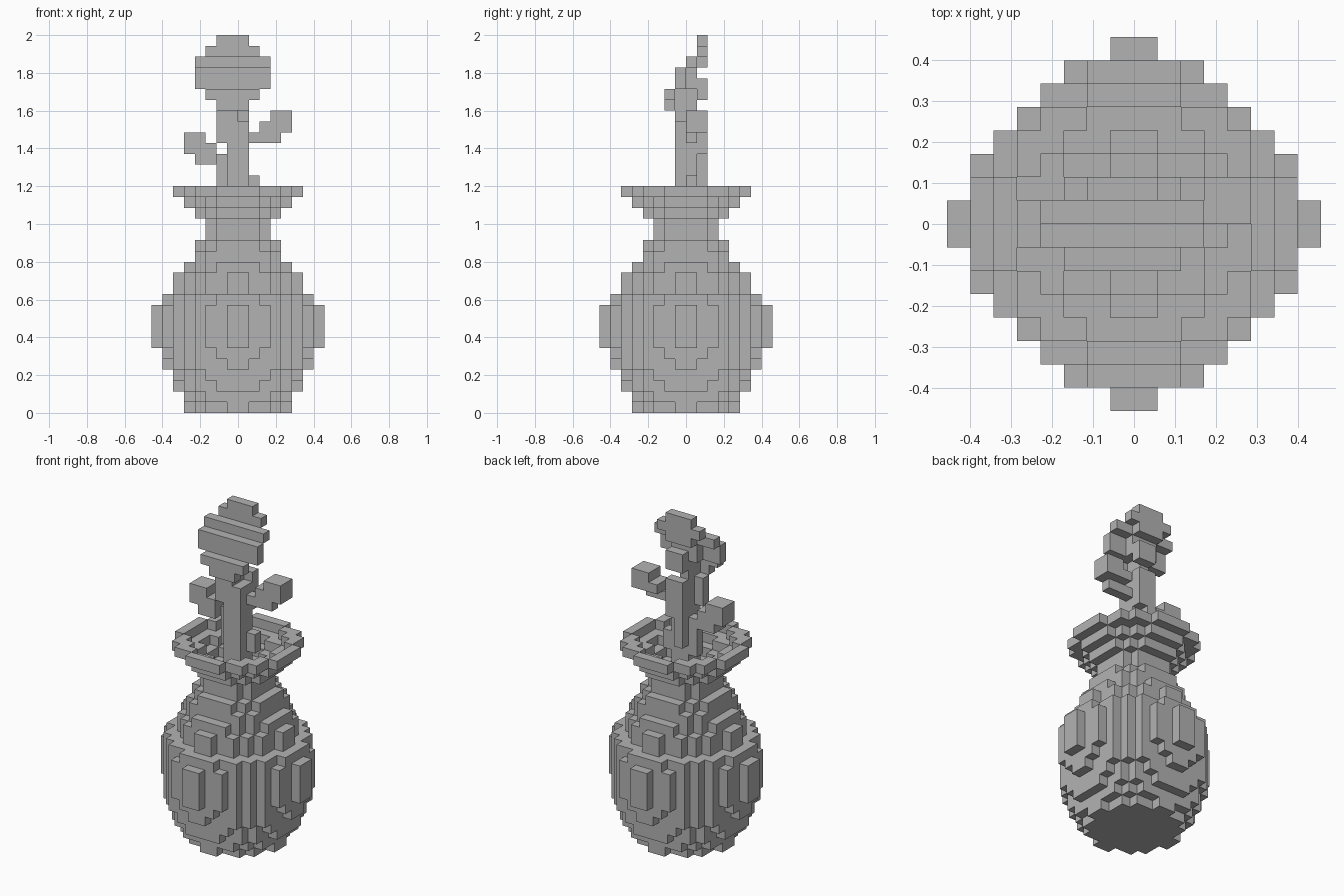
import bpy
import bmesh
from math import sqrt
from mathutils import Vector

old = bpy.data.objects.get("Cube")
if old:
    bpy.data.objects.remove(old, do_unlink=True)

V = 2 / 35  # edge length of one block

grey = bpy.data.materials.new("stone_grey")
grey.use_nodes = True
GREY = (0.45, 0.45, 0.45, 1)
grey.diffuse_color = GREY
grey.node_tree.nodes["Principled BSDF"].inputs["Base Color"].default_value = GREY


def disc(z, limit, inner=0):
    """Blocks of one round layer, with an optional hole."""
    return {(x, y, z) for x in range(-8, 8) for y in range(-8, 8)
            if inner <= (x + .5) ** 2 + (y + .5) ** 2 <= limit}


def box(xs, ys, zs):
    """Blocks in inclusive index ranges."""
    return {(x, y, z) for x in range(xs[0], xs[1] + 1)
            for y in range(ys[0], ys[1] + 1) for z in range(zs[0], zs[1] + 1)}


def build(name, cells):
    """Mesh of the exposed faces of a set of blocks."""
    bm = bmesh.new()
    verts = {}

    def vert(p):
        key = tuple(round(c) for c in p)
        if key not in verts:
            verts[key] = bm.verts.new(Vector(key) * V)
        return verts[key]

    for cell in cells:
        for axis in range(3):
            for side in (0, 1):
                n = list(cell)
                n[axis] += 2 * side - 1
                if tuple(n) in cells:
                    continue
                a, b = Vector((0, 0, 0)), Vector((0, 0, 0))
                a[(axis + 1) % 3] = 1
                b[(axis + 2) % 3] = 1
                o = Vector(cell)
                o[axis] += side
                quad = [o, o + a, o + a + b, o + b]
                if not side:
                    quad.reverse()
                bm.faces.new([vert(p) for p in quad])
    mesh = bpy.data.meshes.new(name)
    bm.to_mesh(mesh)
    bm.free()
    mesh.materials.append(grey)
    obj = bpy.data.objects.new(name, mesh)
    bpy.context.collection.objects.link(obj)
    return obj


# Vase belly: squared radius of every layer from the base up
belly = [21, 28, 34, 40, 43, 46, 49, 49, 49, 49, 45, 31, 31, 23, 19, 15]
vase = set()
for z, limit in enumerate(belly):
    vase |= disc(z, limit)

# Raised studs on the four sides
vase |= box((-8, 7), (-1, 0), (6, 9)) | box((-1, 0), (-8, 7), (6, 9))

# Hollow neck and flaring lip
for z, limit in enumerate([9, 9, 15, 23, 34], start=len(belly)):
    vase |= disc(z, limit, (sqrt(limit) - 1.05) ** 2)
build("vase", vase)

# Stem with side shoots
stem = box((-1, 0), (-1, 0), (16, 26)) | box((-1, -1), (-1, 0), (27, 29))
stem |= box((-1, 0), (1, 1), (24, 27)) | box((-1, -1), (1, 1), (21, 23))
stem |= box((-2, -2), (0, 0), (20, 23)) | box((1, 1), (0, 0), (20, 21))
stem |= box((-2, -2), (-1, -1), (25, 27))
build("stem", stem)

# Leaves climbing outward
build("left_leaf", box((1, 3), (0, 0), (25, 25)) | box((2, 4), (0, 1), (26, 26))
      | box((3, 4), (0, 1), (27, 27)))
build("right_leaf", box((-4, -3), (-1, 0), (23, 23)) | box((-5, -3), (-1, 0), (24, 24))
      | box((-5, -4), (-1, 0), (25, 25)))

# Tilted round flower head: (half width, depth) of each row
rows = [(1, -2), (2, -2), (3, -1), (3, -1), (3, 0), (2, 1), (1, 1)]
flower = set()
for i, (half, y) in enumerate(rows):
    flower |= box((-1 - half, half - 1), (y, y), (28 + i, 28 + i))
build("flower_head", flower)

# Bud base behind the flower
build("flower_back", box((-2, 0), (0, 0), (30, 31)) | box((-1, 0), (1, 1), (29, 30))
      | box((-2, 0), (1, 1), (32, 32)))
